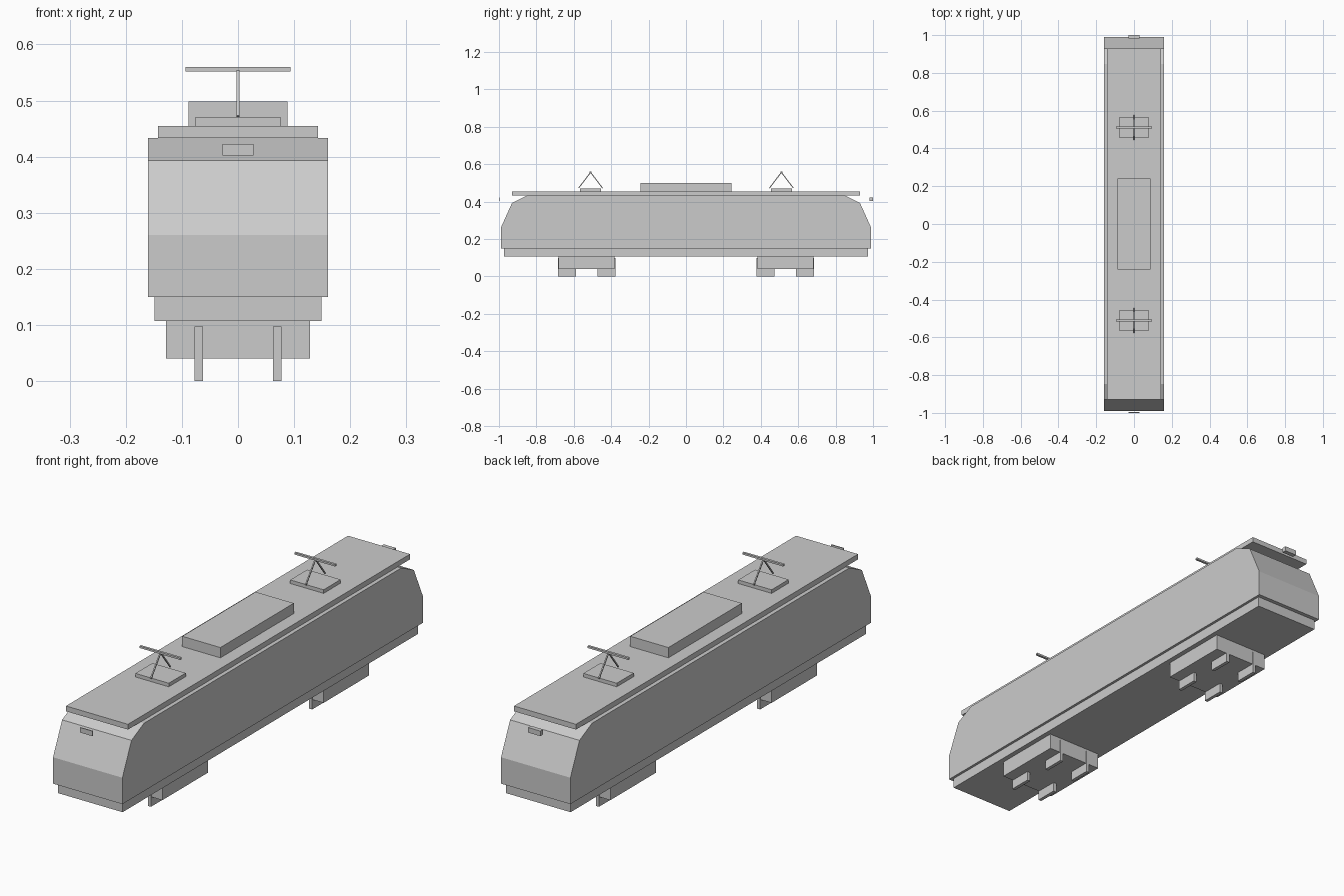
import bpy
import bmesh
from mathutils import Vector

if "Cube" in bpy.data.objects:
    bpy.data.objects.remove(bpy.data.objects["Cube"])


def finish(name, bm):
    bmesh.ops.recalc_face_normals(bm, faces=bm.faces)
    mesh = bpy.data.meshes.new(name)
    bm.to_mesh(mesh)
    bm.free()
    obj = bpy.data.objects.new(name, mesh)
    bpy.context.collection.objects.link(obj)
    return obj


def box(name, lo, hi):
    """Box between two opposite corners."""
    lo, hi = Vector(lo), Vector(hi)
    bm = bmesh.new()
    bmesh.ops.create_cube(bm, size=1)
    bmesh.ops.scale(bm, vec=hi - lo, verts=bm.verts)
    bmesh.ops.translate(bm, vec=(lo + hi) / 2, verts=bm.verts)
    return finish(name, bm)


def extrude_x(name, profile, half):
    """Side profile of (y, z) points, extruded across the width."""
    bm = bmesh.new()
    face = bm.faces.new([bm.verts.new((-half, y, z)) for y, z in profile])
    ext = bmesh.ops.extrude_face_region(bm, geom=[face])["geom"]
    moved = [v for v in ext if isinstance(v, bmesh.types.BMVert)]
    bmesh.ops.translate(bm, vec=(2 * half, 0, 0), verts=moved)
    return finish(name, bm)


def strut(name, a, b, thick):
    """Thin square bar between two points in the x = 0 plane."""
    a, b = Vector(a), Vector(b)
    obj = box(name, (-thick / 2, -thick / 2, 0), (thick / 2, thick / 2, (b - a).length))
    obj.rotation_mode = 'QUATERNION'
    obj.rotation_quaternion = Vector((0, 0, 1)).rotation_difference((b - a).normalized())
    obj.location = a
    return obj


# Body shell with raked cab ends
half_profile = [(0.99, 0.15), (0.99, 0.26), (0.93, 0.393), (0.848, 0.433)]
extrude_x("body", half_profile + [(-y, z) for y, z in reversed(half_profile)], 0.16)

# Underframe, roof and roof equipment
box("underframe", (-0.149, -0.973, 0.107), (0.149, 0.973, 0.15))
box("roof", (-0.143, -0.929, 0.433), (0.143, 0.929, 0.455))
box("roof_housing", (-0.088, -0.242, 0.455), (0.088, 0.242, 0.498))

# Headlamps
box("front_headlamp", (-0.028, -1.0, 0.402), (0.028, -0.996, 0.423))
box("rear_headlamp", (-0.028, 0.981, 0.402), (0.028, 1.0, 0.423))

for end, s in (("front", -1), ("rear", 1)):
    # Pantograph: base, two arms, contact bar
    y = 0.51 * s
    box(end + "_pantograph_base", (-0.077, y - 0.056, 0.455), (0.077, y + 0.056, 0.47))
    for d in (-1, 1):
        strut(end + "_pantograph_arm", (0, y + 0.064 * d, 0.472), (0, y, 0.556), 0.005)
    box(end + "_pantograph_bar", (-0.094, y - 0.005, 0.552), (0.094, y + 0.005, 0.56))

    # Bogie with four square wheel blocks
    y = 0.531 * s
    box(end + "_bogie", (-0.128, y - 0.15, 0.04), (0.128, y + 0.15, 0.107))
    for wx in (-0.07, 0.07):
        for wy in (y - 0.105, y + 0.105):
            box(end + "_wheel", (wx - 0.0073, wy - 0.048, 0), (wx + 0.0073, wy + 0.048, 0.097))
